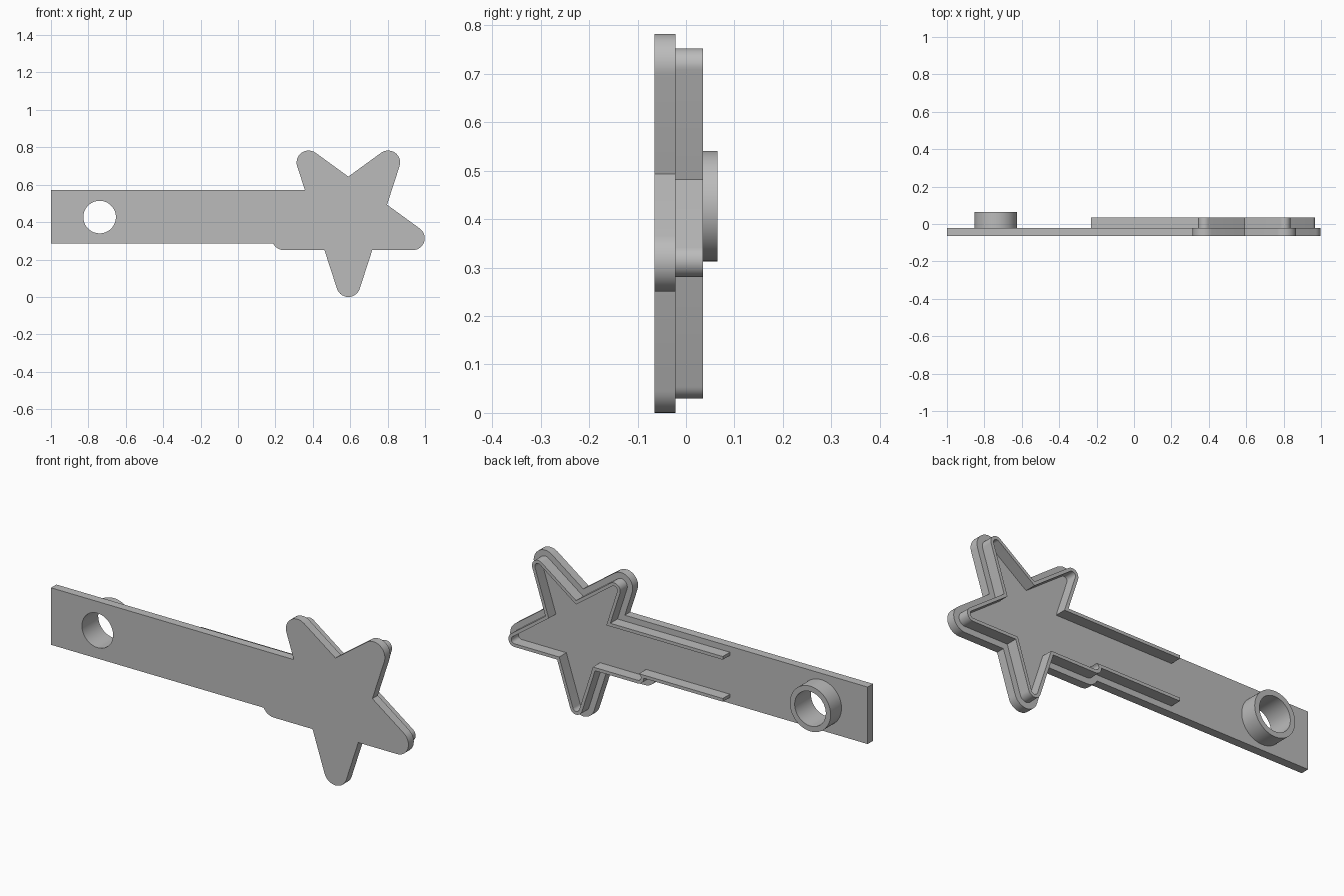
import bpy, bmesh
from math import sin, cos, pi, radians

if "Cube" in bpy.data.objects:
    bpy.data.objects.remove(bpy.data.objects["Cube"], do_unlink=True)

grey = bpy.data.materials.new("plain grey")
grey.use_nodes = True
COLOUR = (0.5, 0.5, 0.5, 1)
grey.diffuse_color = COLOUR
grey.node_tree.nodes["Principled BSDF"].inputs["Base Color"].default_value = COLOUR

# Shared layout
FRONT, FLOOR, WALL_TOP, RING_TOP = -0.065, -0.022, 0.035, 0.065
STAR_X, STAR_Z, TIP_REACH = 0.59, 0.426, 0.362
RING_X, RING_Z = -0.74, 0.427
PLATE_R, WALL_R, CAVITY_R = 0.064, 0.034, 0.018
LOW, HIGH, INSET, WALL = 0.285, 0.573, 0.03, 0.016
RAIL_START = -0.23


def prism(name, outline, y0, y1):
    """Extrude an outline in the xz plane from y0 to y1."""
    bm = bmesh.new()
    face = bm.faces.new([bm.verts.new((x, y0, z)) for x, z in outline])
    out = bmesh.ops.extrude_face_region(bm, geom=[face])
    moved = [v for v in out["geom"] if isinstance(v, bmesh.types.BMVert)]
    bmesh.ops.translate(bm, verts=moved, vec=(0, y1 - y0, 0))
    bmesh.ops.recalc_face_normals(bm, faces=bm.faces)
    mesh = bpy.data.meshes.new(name)
    bm.to_mesh(mesh)
    bm.free()
    mesh.materials.append(grey)
    ob = bpy.data.objects.new(name, mesh)
    bpy.context.collection.objects.link(ob)
    return ob


def star(r, steps=14):
    """Five arms with round tips of radius r and sharp notches."""
    pts = []
    notch = (TIP_REACH * sin(radians(18)) + r) / cos(radians(36))
    for i in range(5):
        a = radians(-90 + 72 * i)
        cx, cz = STAR_X + TIP_REACH * cos(a), STAR_Z + TIP_REACH * sin(a)
        for k in range(steps + 1):
            t = a + radians(72) * (2 * k / steps - 1)
            pts.append((cx + r * cos(t), cz + r * sin(t)))
        b = a + radians(36)
        pts.append((STAR_X + notch * cos(b), STAR_Z + notch * sin(b)))
    return pts


def rect(x0, x1, z0, z1):
    return [(x0, z0), (x1, z0), (x1, z1), (x0, z1)]


def circle(r, n=64):
    return [(RING_X + r * cos(2 * pi * k / n), RING_Z + r * sin(2 * pi * k / n))
            for k in range(n)]


def combine(ob, other, operation):
    """Apply a boolean and remove the second object."""
    bpy.context.view_layer.objects.active = ob
    mod = ob.modifiers.new("combine", "BOOLEAN")
    mod.operation, mod.solver, mod.object = operation, "EXACT", other
    bpy.ops.object.modifier_apply(modifier=mod.name)
    bpy.data.objects.remove(other, do_unlink=True)


def cut(ob, outline):
    combine(ob, prism("cutter", outline, -0.2, 0.2), "DIFFERENCE")


# Flat base plate: handle joined to the star, with a round hole
base = prism("base_plate", rect(-1, 0.5, LOW, HIGH), FRONT, FLOOR)
combine(base, prism("star_plate", star(PLATE_R), FRONT, FLOOR), "UNION")
cut(base, circle(0.087))

# Raised star rim, opened where the handle channel enters
rim = prism("star_rim", star(WALL_R), FLOOR, WALL_TOP)
cut(rim, star(CAVITY_R))
cut(rim, rect(RAIL_START, 0.46, LOW + INSET + WALL, HIGH - INSET - WALL))

# Two rails along the handle, ending at the star rim
parts = [base, rim]
for name, z in (("lower_rail", LOW + INSET), ("upper_rail", HIGH - INSET - WALL)):
    rail = prism(name, rect(RAIL_START, 0.42, z, z + WALL), FLOOR, WALL_TOP)
    cut(rail, star(WALL_R))
    parts.append(rail)

# Collar around the hole
collar = prism("hole_collar", circle(0.114), FLOOR, RING_TOP)
cut(collar, circle(0.087))
parts.append(collar)

# Smooth the round sides and keep the edges sharp
bpy.ops.object.select_all(action="DESELECT")
for ob in parts:
    ob.select_set(True)
bpy.context.view_layer.objects.active = base
bpy.ops.object.shade_smooth_by_angle(angle=radians(30))
